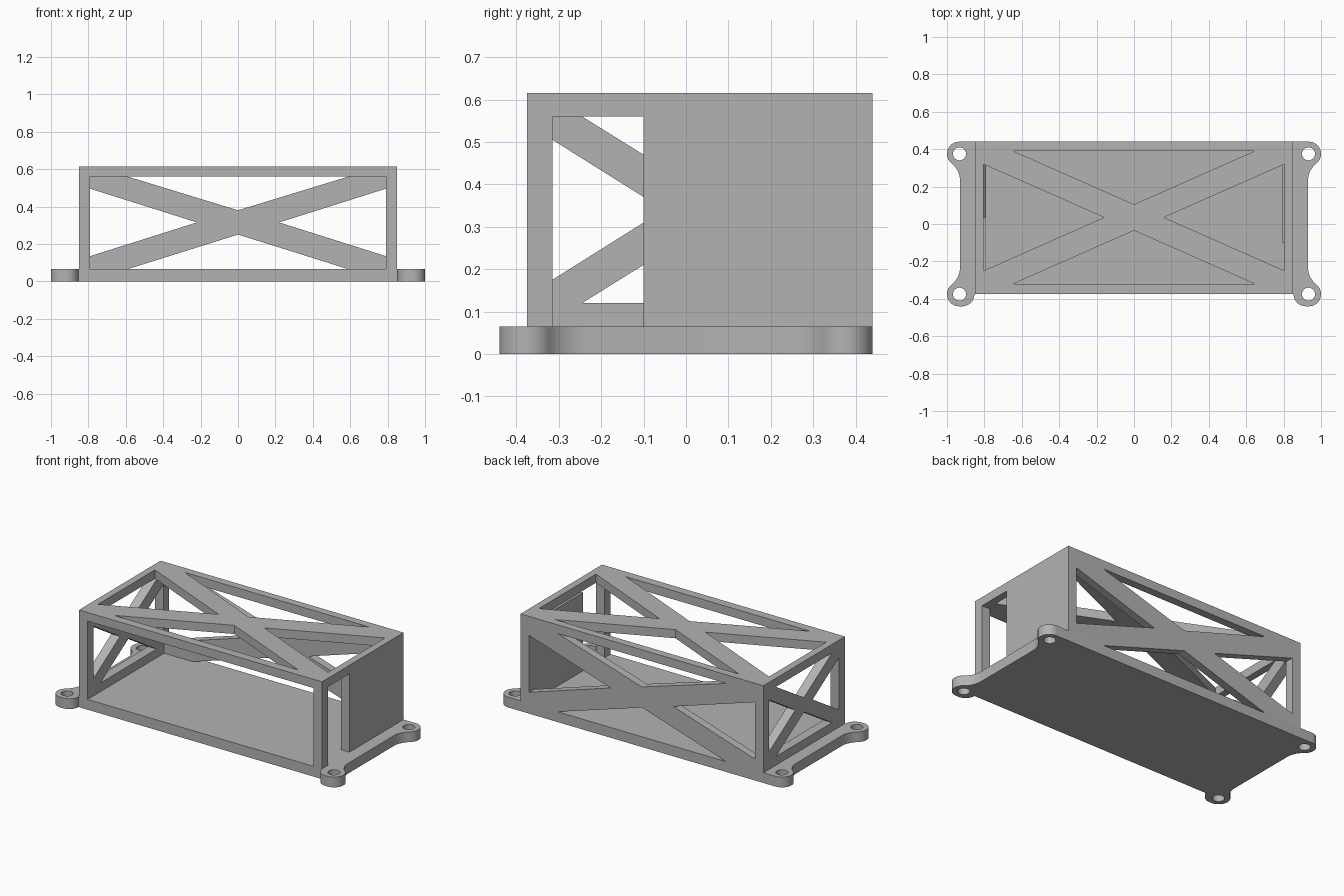
import bpy, bmesh
from math import radians, sin, cos, pi

cube = bpy.data.objects.get("Cube")
if cube:
    bpy.data.objects.remove(cube, do_unlink=True)

grey = bpy.data.materials.new("matte grey")
grey.use_nodes = True
grey.diffuse_color = (0.45, 0.45, 0.45, 1)
grey.node_tree.nodes["Principled BSDF"].inputs["Base Color"].default_value = grey.diffuse_color

# Main dimensions
W, WALL = 0.85, 0.06
FRONT, BACK, BACK_IN = -0.375, 0.44, 0.39
FLOOR, CEIL, TOP = 0.065, 0.56, 0.615
MID_Y = 0.035


def arc(cx, cy, r, a, b, n=12):
    """Points along an arc, angles in degrees."""
    angles = [radians(a + (b - a) * i / n) for i in range(n + 1)]
    return [(cx + r * cos(t), cy + r * sin(t)) for t in angles]


def flip(points, centre=0):
    """Mirror image of a path, in reverse order."""
    return [(2 * centre - x, y) for x, y in reversed(points)]


def rect(x0, y0, x1, y1):
    return [(x0, y0), (x1, y0), (x1, y1), (x0, y1)]


def panel(name, loops, thickness, location, rotation=(0, 0, 0)):
    """Flat plate from closed loops; inner loops become holes."""
    curve = bpy.data.curves.new(name, "CURVE")
    curve.dimensions, curve.fill_mode = "2D", "BOTH"
    curve.extrude = thickness / 2
    for loop in loops:
        spline = curve.splines.new("POLY")
        spline.points.add(len(loop) - 1)
        for p, (x, y) in zip(spline.points, loop):
            p.co = (x, y, 0, 1)
        spline.use_cyclic_u = True
    temp = bpy.data.objects.new(name + " outline", curve)
    bpy.context.collection.objects.link(temp)
    graph = bpy.context.evaluated_depsgraph_get()
    mesh = bpy.data.meshes.new_from_object(temp.evaluated_get(graph))
    bpy.data.objects.remove(temp, do_unlink=True)

    bm = bmesh.new()
    bm.from_mesh(mesh)
    bmesh.ops.remove_doubles(bm, verts=bm.verts, dist=1e-5)
    bmesh.ops.recalc_face_normals(bm, faces=bm.faces)
    bm.to_mesh(mesh)
    bm.free()
    mesh.materials.clear()
    mesh.materials.append(grey)
    obj = bpy.data.objects.new(name, mesh)
    obj.location, obj.rotation_euler = location, rotation
    bpy.context.collection.objects.link(obj)
    bpy.ops.object.select_all(action="DESELECT")
    obj.select_set(True)
    bpy.context.view_layer.objects.active = obj
    bpy.ops.object.shade_smooth_by_angle(angle=radians(30))
    return obj


def braced_wall(x0, x1, centre, notch, top_apex, low, low_apex, side_x, side_z, side_apex, floor_notch):
    """Wall outline with a notch under the roof, plus triangular windows around the cross."""
    lower = [(centre - notch, low), (centre + notch, low), (centre, low_apex)]
    bottom = [(x0, FLOOR), (x1, FLOOR)]
    holes = [lower]
    if floor_notch:
        bottom = [bottom[0], lower[0], lower[2], lower[1], bottom[1]]
        holes = []
    outline = bottom + [(x1, CEIL), (centre + notch, CEIL), (centre, top_apex),
                        (centre - notch, CEIL), (x0, CEIL)]
    mid = (top_apex + low_apex) / 2
    side = [(centre - side_x, mid - side_z), (centre - side_apex, mid), (centre - side_x, mid + side_z)]
    return [outline] + holes + [side, flip(side, centre)]


# Base plate with four rounded, drilled mounting ears
ear_x, ear_y, ear_r = 0.935, 0.375, 0.065
right_edge = (arc(0.918, -ear_y, ear_r, 180, 270, 8)
              + arc(ear_x, -ear_y, ear_r, 270, 411.6, 20)
              + arc(1.05, -0.23, 0.12, 231.6, 180)
              + arc(1.05, 0.23, 0.12, 180, 128.4)
              + arc(ear_x, ear_y, ear_r, -51.6, 90, 20))
holes = [arc(sx * 0.933, sy * ear_y, 0.035, 0, 345, 23) for sx in (-1, 1) for sy in (-1, 1)]
panel("base_plate", [right_edge + flip(right_edge)] + holes, FLOOR, (0, 0, FLOOR / 2))

# Roof with crossed braces
roof_side = [(-0.805, MID_Y - 0.285), (-0.16, MID_Y), (-0.805, MID_Y + 0.285)]
roof_ends = [[(-0.645, MID_Y + s * 0.355), (0.645, MID_Y + s * 0.355), (0, MID_Y + s * 0.07)]
             for s in (-1, 1)]
panel("roof", [rect(-W, FRONT, W, BACK), roof_side, flip(roof_side)] + roof_ends,
      TOP - CEIL, (0, 0, (TOP + CEIL) / 2))

# Back wall with crossed braces
panel("back_wall",
      braced_wall(-W, W, 0, 0.59, 0.38, FLOOR, 0.25, 0.79, 0.18, 0.22, True),
      BACK - BACK_IN, (0, (BACK + BACK_IN) / 2, 0), (pi / 2, 0, 0))

# Braced side wall, including its front post
side_turn = (pi / 2, 0, pi / 2)
panel("right_side_wall",
      braced_wall(FRONT, BACK_IN, MID_Y, 0.28, 0.386, 0.12, 0.294, 0.35, 0.165, 0.087, False),
      WALL, (-W + WALL / 2, 0, 0), side_turn)

# Solid side wall and separate front post with a tall slot between them
for name, y0, y1 in (("left_side_wall", -0.1, BACK_IN), ("left_front_post", FRONT, -0.315)):
    panel(name, [rect(y0, FLOOR, y1, CEIL)], WALL, (W - WALL / 2, 0, 0), side_turn)
